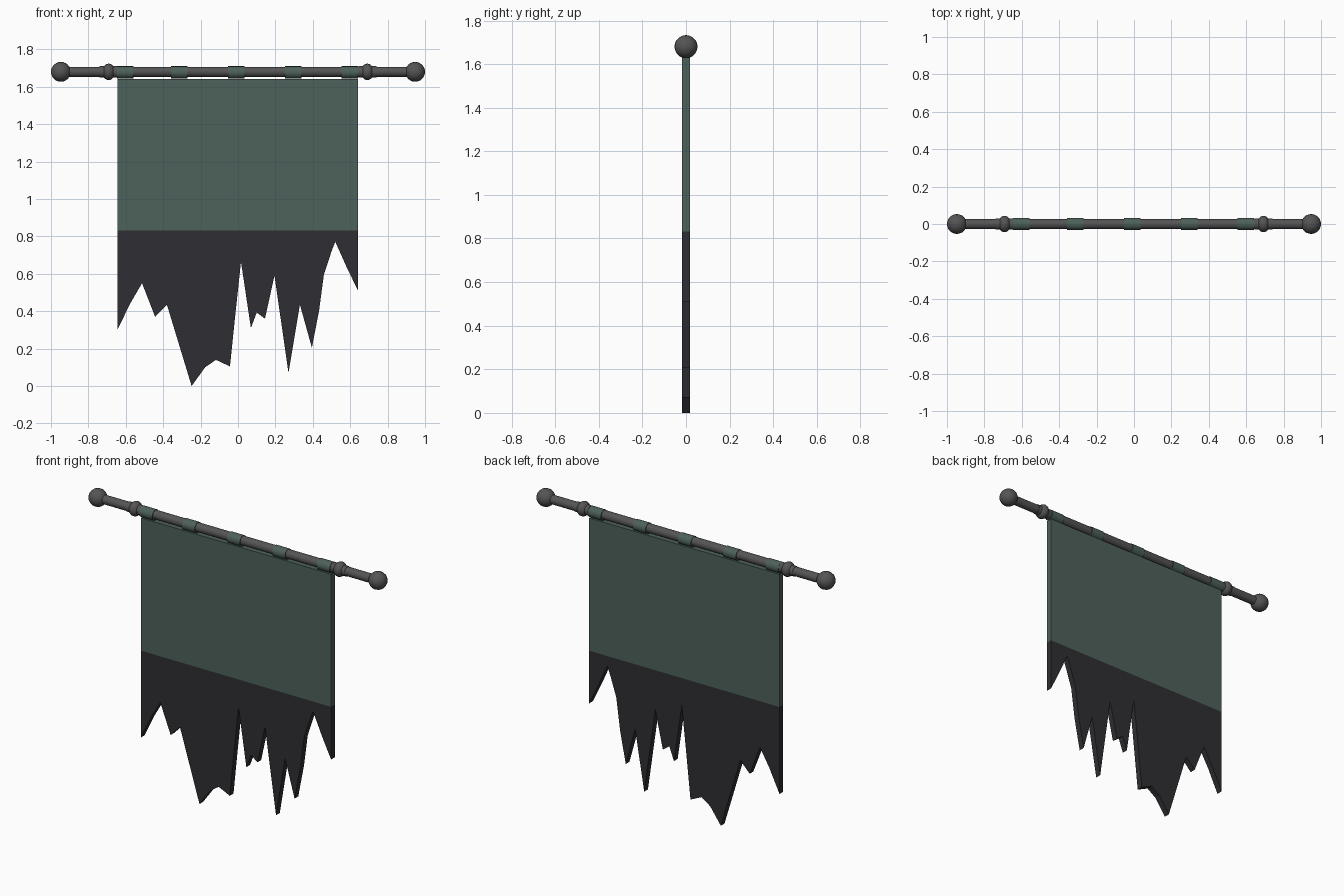
import bpy, bmesh, math

if "Cube" in bpy.data.objects:
    bpy.data.objects.remove(bpy.data.objects["Cube"])

ROD_Z = 1.68
HALF_T = 0.018


def material(name, rgb):
    m = bpy.data.materials.new(name)
    m.diffuse_color = (*rgb, 1)
    m.use_nodes = True
    m.node_tree.nodes["Principled BSDF"].inputs["Base Color"].default_value = m.diffuse_color
    return m


GREEN = material("green_cloth", (0.075, 0.12, 0.10))
DARK = material("dark_cloth", (0.028, 0.028, 0.033))
METAL = material("dark_metal", (0.09, 0.09, 0.09))


def finish(name, mat):
    ob = bpy.context.object
    ob.name = name
    ob.data.materials.append(mat)
    bpy.ops.object.shade_smooth_by_angle(angle=math.radians(35))
    return ob


def tube(name, x, radius, length, mat, z=ROD_Z, sides=16):
    bpy.ops.mesh.primitive_cylinder_add(vertices=sides, radius=radius, depth=length,
                                        location=(x, 0, z),
                                        rotation=(0, math.pi / 2, 0))
    return finish(name, mat)


def ball(name, x, radius, squash=1.0):
    bpy.ops.mesh.primitive_uv_sphere_add(segments=20, ring_count=12, radius=radius,
                                         location=(x, 0, ROD_Z),
                                         rotation=(0, math.pi / 2, 0))
    bpy.context.object.scale = (1, 1, squash)
    return finish(name, METAL)


def panel(name, outline, mat):
    """Extrude an x-z outline through the cloth thickness."""
    bm = bmesh.new()
    face = bm.faces.new([bm.verts.new((x, -HALF_T, z)) for x, z in outline])
    ext = bmesh.ops.extrude_face_region(bm, geom=[face])
    verts = [g for g in ext["geom"] if isinstance(g, bmesh.types.BMVert)]
    bmesh.ops.translate(bm, verts=verts, vec=(0, 2 * HALF_T, 0))
    bmesh.ops.recalc_face_normals(bm, faces=bm.faces[:])
    me = bpy.data.meshes.new(name)
    bm.to_mesh(me)
    bm.free()
    me.materials.append(mat)
    ob = bpy.data.objects.new(name, me)
    bpy.context.collection.objects.link(ob)
    return ob


# Rod with end finials and inner collars
tube("rod", 0, 0.027, 1.86, METAL)
for side, s in (("left", -1), ("right", 1)):
    ball(f"finial_{side}", s * 0.947, 0.053)
    ball(f"collar_bead_{side}", s * 0.692, 0.044, 0.78)
    tube(f"collar_{side}", s * 0.692, 0.030, 0.095, METAL)

# Hanging loops around the rod
for i, x in enumerate((-0.602, -0.315, -0.010, 0.296, 0.598)):
    tube(f"loop_{i + 1}", x, 0.033, 0.088, GREEN, z=1.677)

# Upper cloth
L, R, TOP, SEAM = -0.645, 0.642, 1.643, 0.832
panel("upper_cloth", [(L, SEAM), (R, SEAM), (R, TOP), (L, TOP)], GREEN)

# Torn lower cloth
torn = [(L, 0.30), (-0.577, 0.44), (-0.513, 0.55), (-0.443, 0.37), (-0.38, 0.435),
        (-0.248, 0.0), (-0.176, 0.10), (-0.118, 0.14), (-0.043, 0.105),
        (-0.016, 0.366), (0.016, 0.665), (0.069, 0.31), (0.10, 0.393),
        (0.144, 0.36), (0.195, 0.59), (0.27, 0.07), (0.331, 0.435),
        (0.395, 0.205), (0.433, 0.40), (0.459, 0.595), (0.50, 0.72),
        (0.52, 0.772), (0.582, 0.633), (R, 0.51)]
panel("torn_cloth", torn + [(R, SEAM), (L, SEAM)], DARK)
